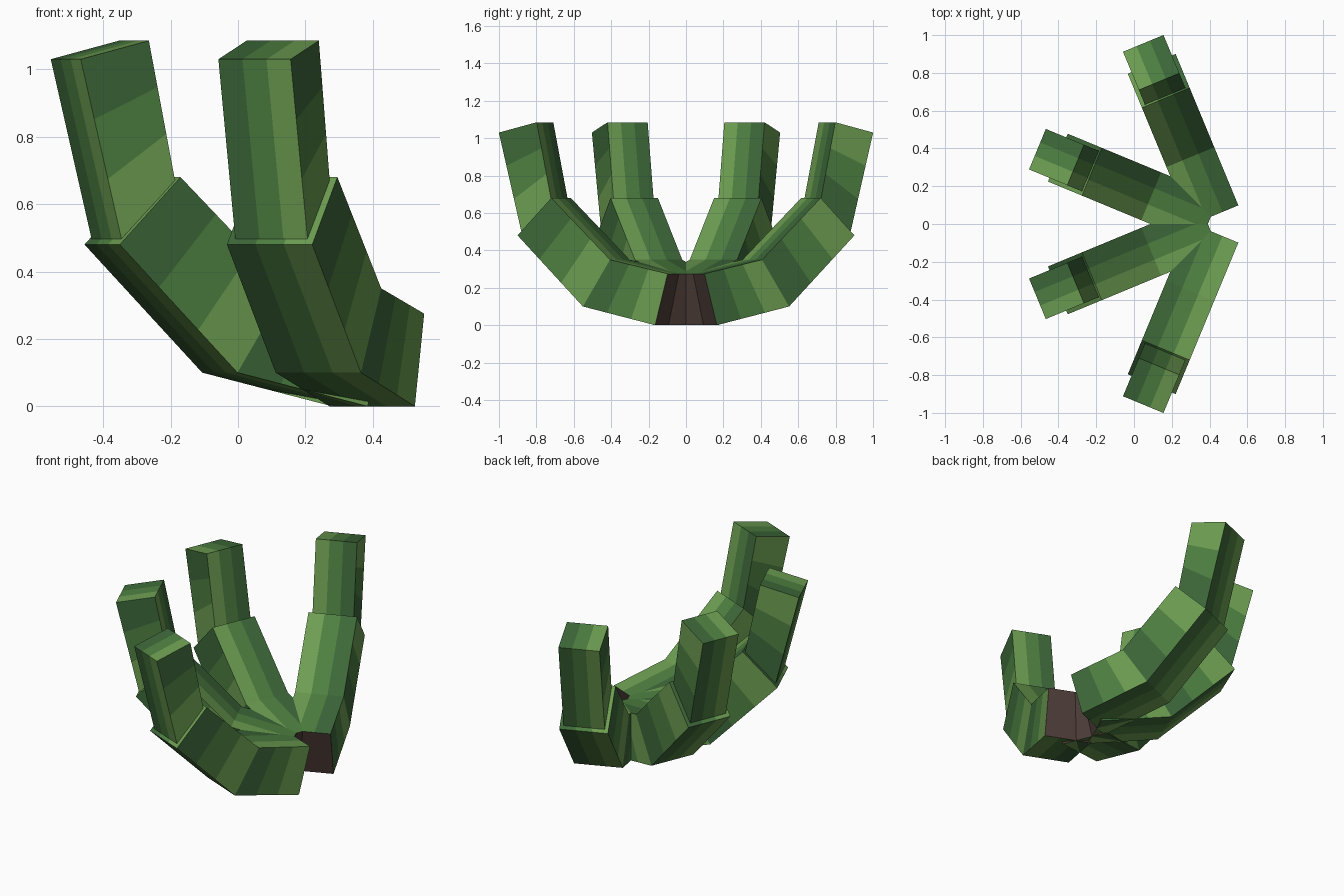
import bpy, bmesh, math
from mathutils import Vector

if "Cube" in bpy.data.objects:
    bpy.data.objects.remove(bpy.data.objects["Cube"])

def material(name, rgb):
    m = bpy.data.materials.new(name)
    lin = [(c / 255 / 12.92) if c < 11 else ((c / 255 + 0.055) / 1.055) ** 2.4 for c in rgb]
    m.diffuse_color = (*lin, 1)
    m.use_nodes = True
    m.node_tree.nodes["Principled BSDF"].inputs["Base Color"].default_value = m.diffuse_color
    return m

MATS = [material("dark_green", (61, 104, 57)),
        material("mid_green", (78, 128, 65)),
        material("light_green", (109, 158, 82)),
        material("bark_brown", (78, 61, 56))]
DARK, MID, LIGHT, BROWN = range(4)
HUB = Vector((0.445, 0, 0))
N = 3  # bands on every face


def segment(name, angle, start, end, half, start_cap=None, end_cap=False):
    """Square limb piece; start/end = ((outer r, z), (inner r, z))."""
    out = Vector((math.cos(angle), math.sin(angle), 0))
    side = Vector((-out.y, out.x, 0))

    def point(u, v, w):  # u: length, v: width, w: outer to inner
        a = Vector(start[0]).lerp(Vector(start[1]), w)
        b = Vector(end[0]).lerp(Vector(end[1]), w)
        r, z = a.lerp(b, u)
        return HUB + out * r + side * (half * (2 * v - 1)) + Vector((0, 0, z))

    bm = bmesh.new()
    centre = point(0.5, 0.5, 0.5)

    def panel(place, colour):
        for i in range(N):
            for j in range(N):
                corners = [(i, j), (i + 1, j), (i + 1, j + 1), (i, j + 1)]
                f = bm.faces.new([bm.verts.new(point(*place(a / N, b / N))) for a, b in corners])
                f.normal_update()
                if f.normal.dot(f.calc_center_median() - centre) < 0:
                    f.normal_flip()
                f.material_index = colour(i, j)

    # lengthwise stripes on outer and inner faces, crosswise bands on the sides
    for w in (0, 1):
        panel(lambda a, b: (a, b, w), lambda i, j: j)
    panel(lambda a, b: (a, 1, b), lambda i, j: 2 - i)
    panel(lambda a, b: (a, 0, b), lambda i, j: i)
    if start_cap is not None:
        panel(lambda a, b: (0, a, b), lambda i, j: start_cap)
    if end_cap:
        panel(lambda a, b: (1, a, b), lambda i, j: i)

    bmesh.ops.remove_doubles(bm, verts=bm.verts, dist=1e-4)
    mesh = bpy.data.meshes.new(name)
    bm.to_mesh(mesh)
    bm.free()
    for m in MATS:
        mesh.materials.append(m)
    bpy.context.collection.objects.link(bpy.data.objects.new(name, mesh))


# Joint lines of one limb, as (outer, inner) points in radius and height
ROOT = ((0.122, 0.0), (0.05, 0.275))
ELBOW = ((0.54, 0.10), (0.383, 0.35))
SHOULDER = ((0.918, 0.48), (0.723, 0.68))
TIP_BASE = ((0.904, 0.497), (0.732, 0.67))
TIP = ((1.035, 1.03), (0.816, 1.085))

# Four limbs fan out around the hub
for k, deg in enumerate((112.5, 157.5, 202.5, 247.5), 1):
    a = math.radians(deg)
    segment(f"lower_limb_{k}", a, ROOT, ELBOW, 0.137, start_cap=BROWN)
    segment(f"middle_limb_{k}", a, ELBOW, SHOULDER, 0.137, end_cap=True)
    segment(f"upper_limb_{k}", a, TIP_BASE, TIP, 0.116, end_cap=True)
